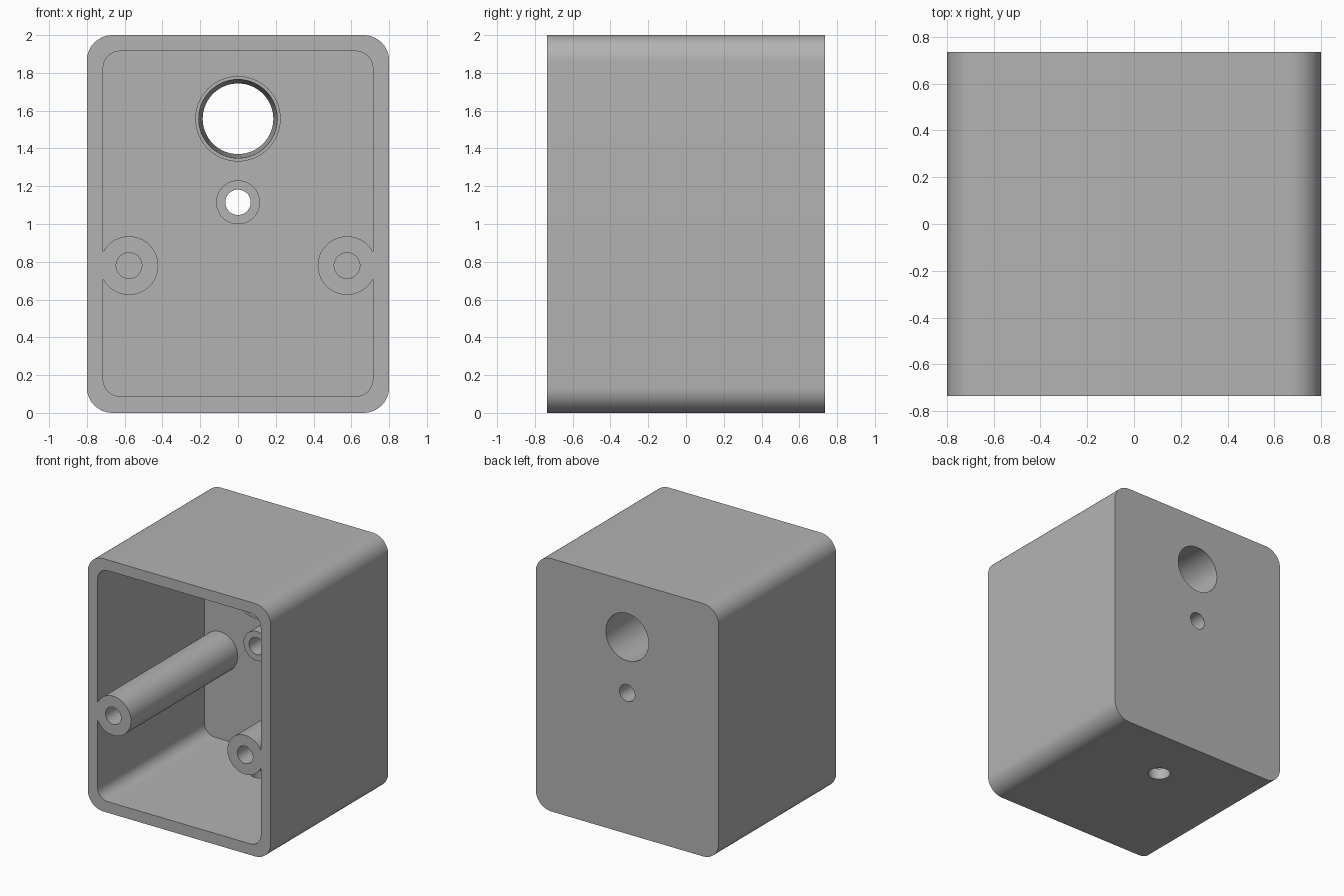
import bpy, bmesh, math
from mathutils import Vector

if "Cube" in bpy.data.objects:
    bpy.data.objects.remove(bpy.data.objects["Cube"])

FRONT, BACK = -0.735, 0.735
FLOOR_Y = 0.60            # inner face of the back wall

grey = bpy.data.materials.new("plain grey")
grey.diffuse_color = (0.45, 0.45, 0.45, 1)
grey.use_nodes = True
grey.node_tree.nodes["Principled BSDF"].inputs["Base Color"].default_value = grey.diffuse_color


def loft(name, start, end):
    """Closed solid between two matching rings of points."""
    bm = bmesh.new()
    a = [bm.verts.new(p) for p in start]
    b = [bm.verts.new(p) for p in end]
    n = len(a)
    for i in range(n):
        j = (i + 1) % n
        bm.faces.new((a[i], a[j], b[j], b[i]))
    bm.faces.new(a[::-1])
    bm.faces.new(b)
    bmesh.ops.recalc_face_normals(bm, faces=bm.faces)
    mesh = bpy.data.meshes.new(name)
    bm.to_mesh(mesh)
    bm.free()
    mesh.materials.append(grey)
    obj = bpy.data.objects.new(name, mesh)
    bpy.context.collection.objects.link(obj)
    return obj


def rounded_block(name, half_x, z0, z1, radius, y0, y1, steps=12):
    corners = [(half_x - radius, z1 - radius, 0), (radius - half_x, z1 - radius, 90),
               (radius - half_x, z0 + radius, 180), (half_x - radius, z0 + radius, 270)]
    outline = []
    for cx, cz, turn in corners:
        for i in range(steps + 1):
            t = math.radians(turn + 90 * i / steps)
            outline.append((cx + radius * math.cos(t), cz + radius * math.sin(t)))
    return loft(name, [(x, y0, z) for x, z in outline], [(x, y1, z) for x, z in outline])


def rod(name, x, z, y0, y1, r0, r1=None, n=64):
    """Round bar along y, tapered when two radii are given."""
    r1 = r0 if r1 is None else r1

    def ring(y, r):
        return [(x + r * math.cos(math.tau * i / n), y, z + r * math.sin(math.tau * i / n))
                for i in range(n)]
    return loft(name, ring(y0, r0), ring(y1, r1))


def combine(target, tool, operation):
    mod = target.modifiers.new(tool.name, 'BOOLEAN')
    mod.operation, mod.solver, mod.object = operation, 'EXACT', tool
    bpy.context.view_layer.objects.active = target
    bpy.ops.object.modifier_apply(modifier=mod.name)
    bpy.data.objects.remove(tool)


# Open-fronted box with rounded long edges
housing = rounded_block("housing", 0.8, 0, 2, 0.135, FRONT, BACK)
combine(housing, rounded_block("cavity", 0.714, 0.088, 1.915, 0.09, FRONT - 0.2, FLOOR_Y), 'DIFFERENCE')

# Screw posts along both side walls, flush with the rim
for side in (-1, 1):
    combine(housing, rod("screw_post", side * 0.577, 0.78, FRONT, FLOOR_Y + 0.05, 0.155), 'UNION')
    combine(housing, rod("screw_hole", side * 0.577, 0.78, FRONT - 0.1, FRONT + 0.6, 0.068), 'DIFFERENCE')

# Bosses on the inside of the back wall
combine(housing, rod("large_boss", 0, 1.557, 0.23, FLOOR_Y + 0.05, 0.226), 'UNION')
combine(housing, rod("small_boss", 0, 1.115, 0.235, FLOOR_Y + 0.05, 0.116), 'UNION')

# Tapered and straight bores through the back wall
taper = (0.187 - 0.208) / (BACK - 0.23)
combine(housing, rod("large_bore", 0, 1.557, 0.13, BACK + 0.1,
                     0.208 - 0.1 * taper, 0.187 + 0.1 * taper), 'DIFFERENCE')
combine(housing, rod("small_bore", 0, 1.115, 0.1, BACK + 0.1, 0.067), 'DIFFERENCE')

# Cable hole through the bottom wall
n = 48
circle = [(0.082 * math.cos(math.tau * i / n), 0.29 + 0.082 * math.sin(math.tau * i / n)) for i in range(n)]
combine(housing, loft("cable_hole", [(x, y, -0.1) for x, y in circle],
                      [(x, y, 0.2) for x, y in circle]), 'DIFFERENCE')

# Smooth rounds, crisp rims
bpy.ops.object.select_all(action='DESELECT')
housing.select_set(True)
bpy.context.view_layer.objects.active = housing
bpy.ops.object.shade_smooth_by_angle(angle=math.radians(30))
